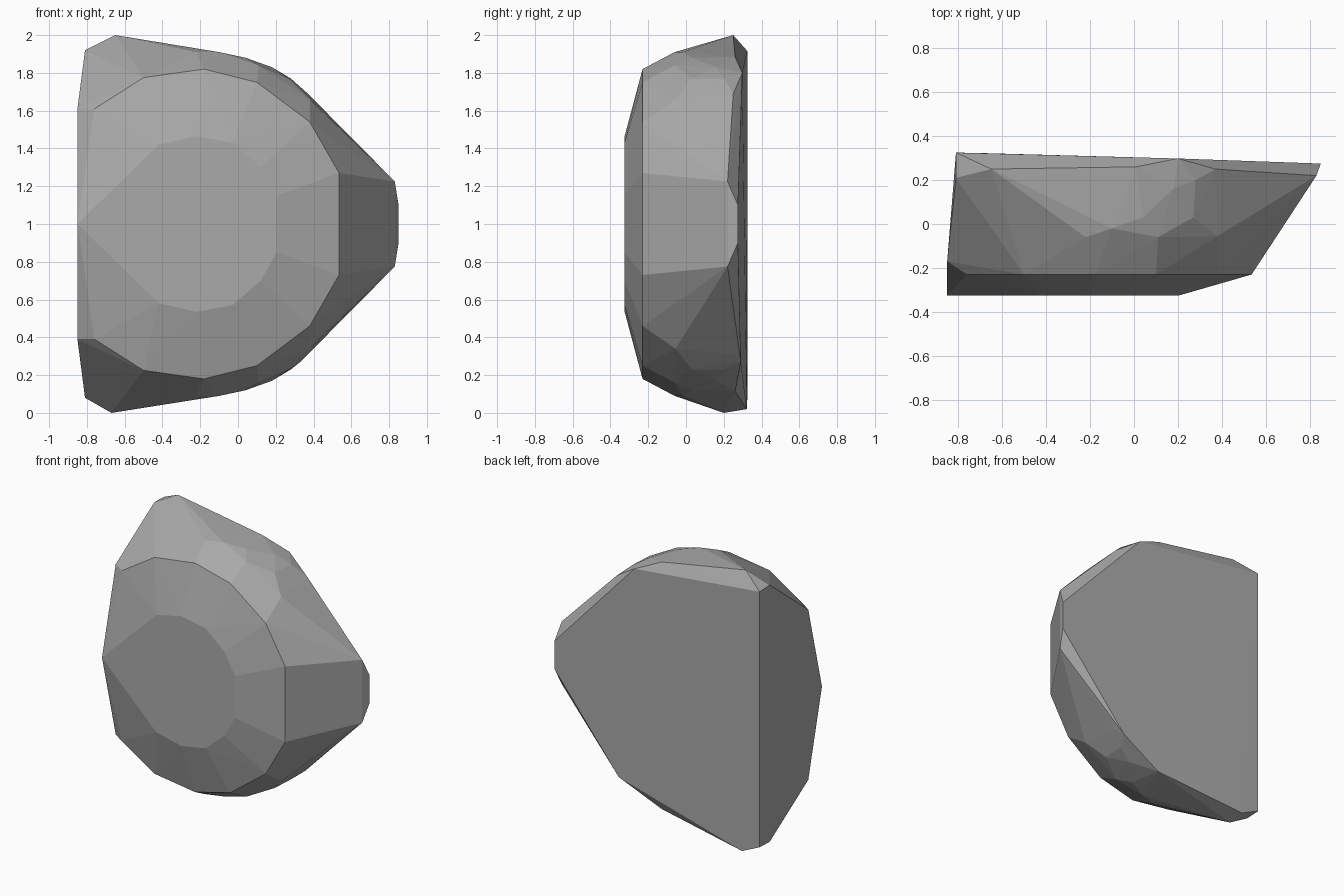
import bpy
import bmesh
from mathutils import Vector

MID_HEIGHT = 1.0

default_cube = bpy.data.objects.get("Cube")
if default_cube:
    bpy.data.objects.remove(default_cube, do_unlink=True)


def make_material(name, colour):
    material = bpy.data.materials.new(name)
    material.use_nodes = True
    material.diffuse_color = colour
    shader = material.node_tree.nodes["Principled BSDF"]
    shader.inputs["Base Color"].default_value = colour
    return material


def mirrored(points):
    """Return the points together with their reflection below mid height."""
    result = []
    for x, y, rise in points:
        result.append(Vector((x, y, MID_HEIGHT + rise)))
        result.append(Vector((x, y, MID_HEIGHT - rise)))
    return result


def ring(depth, outline):
    """Place an (x, rise) half outline at one depth."""
    return mirrored([(x, depth, rise) for x, rise in outline])


def make_chiselled_stone(name, points, material):
    """Wrap the corner points in a flat shaded convex skin."""
    mesh = bpy.data.meshes.new(name)
    stone = bpy.data.objects.new(name, mesh)
    bpy.context.collection.objects.link(stone)
    bm = bmesh.new()
    for point in points:
        bm.verts.new(point)
    bmesh.ops.convex_hull(bm, input=bm.verts[:])
    loose = [vert for vert in bm.verts if not vert.link_faces]
    bmesh.ops.delete(bm, geom=loose, context="VERTS")
    bmesh.ops.recalc_face_normals(bm, faces=bm.faces[:])
    bm.to_mesh(mesh)
    bm.free()
    mesh.materials.append(material)
    for polygon in mesh.polygons:
        polygon.use_smooth = False
    return stone


# Flat front facet, ending in a point on the straight side
front_facet = ring(-.325, [(-.42, .42), (-.22, .465), (-.03, .43),
                           (.12, .3), (.205, .15)])
front_facet.append(Vector((-.85, -.325, MID_HEIGHT)))

# Wider bevel ring behind the front facet
bevel_ring = ring(-.23, [(-.76, .61), (-.5, .775), (-.18, .82),
                         (.1, .75), (.38, .54), (.535, .27)])

# Small chipped facets around the rim
rim_chips = mirrored([
    (-.22, -.06, .91), (-.1, -.02, .91), (.04, .03, .88),
    (.11, -.06, .84), (.18, .16, .83), (.27, .03, .77),
    (.28, .2, .77), (.38, -.055, .66), (.45, -.07, .55),
    (.01, .26, .885), (.37, .25, .69),
])

# Straight side and narrow tip
side_corners = mirrored([(-.85, -.17, .61), (-.81, .21, .92),
                         (-.81, .325, .915)])
tip_corners = mirrored([(.83, .22, .225), (.85, .275, .1)])

# Uneven upper and lower back corners
back_corners = [Vector(point) for point in [
    (-.65, .25, 2), (.2, .298, 1.8),
    (-.67, .2, 0), (-.67, .322, .02), (.33, .29, .27),
]]

stone_grey = make_material("stone grey", (.4, .4, .4, 1))
make_chiselled_stone(
    "chiselled_stone",
    front_facet + bevel_ring + rim_chips
    + side_corners + tip_corners + back_corners,
    stone_grey,
)
